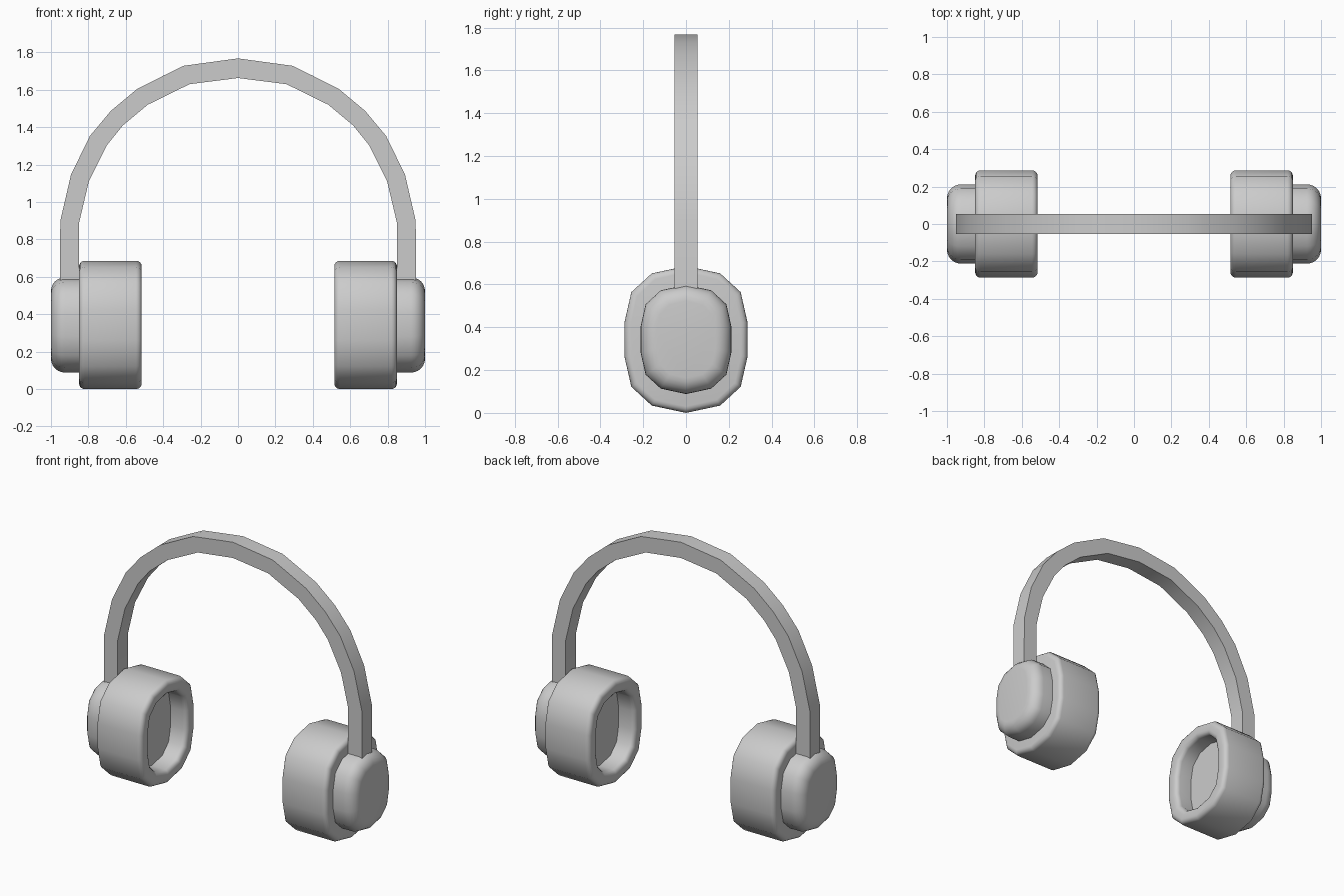
import bpy, bmesh, math

cube = bpy.data.objects.get("Cube")
if cube:
    bpy.data.objects.remove(cube, do_unlink=True)

grey = bpy.data.materials.new("light_grey")
grey.use_nodes = True
grey.diffuse_color = (0.6, 0.6, 0.6, 1)
grey.node_tree.nodes["Principled BSDF"].inputs["Base Color"].default_value = (0.6, 0.6, 0.6, 1)

CENTRE_Z = 0.343

# Unit oval with 14 sides, built from one quarter
quarter = [(0, 1), (0.557, 0.9), (0.89, 0.645), (1, 0.24)]
half = quarter + [(y, -z) for y, z in reversed(quarter)]
OVAL = half + [(-y, z) for y, z in reversed(half[1:-1])]


def finish(name, bm, angle):
    bmesh.ops.recalc_face_normals(bm, faces=bm.faces)
    mesh = bpy.data.meshes.new(name)
    bm.to_mesh(mesh)
    bm.free()
    mesh.materials.append(grey)
    obj = bpy.data.objects.new(name, mesh)
    bpy.context.collection.objects.link(obj)
    bpy.ops.object.select_all(action='DESELECT')
    obj.select_set(True)
    bpy.context.view_layer.objects.active = obj
    bpy.ops.object.shade_smooth_by_angle(angle=math.radians(angle))


def arc(x, inset, radius, start, end, steps=4):
    """Rounded corner of a shell section as (x, inset) pairs."""
    angles = [math.radians(start + (end - start) * i / steps) for i in range(steps + 1)]
    return [(x + radius * math.cos(a), inset - radius * math.sin(a)) for a in angles]


def oval_shell(name, side, half_y, half_z, section):
    """Loft ovals along x; the section holds x and inset from the rim."""
    bm = bmesh.new()
    rings = [[bm.verts.new((side * x, y * (half_y - d), CENTRE_Z + z * (half_z - d)))
              for y, z in OVAL] for x, d in section]
    count = len(OVAL)
    for a, b in zip(rings, rings[1:]):
        for i in range(count):
            j = (i + 1) % count
            bm.faces.new((a[i], a[j], b[j], b[i]))
    bm.faces.new(rings[0])
    bm.faces.new(rings[-1])
    finish(name, bm, 50)


# Cushion: outer back corner, outer lip, inner lip, then the recess floor
cushion = (arc(0.82, 0.03, 0.03, 0, 90) + arc(0.545, 0.03, 0.03, 90, 180)
           + arc(0.545, 0.06, 0.03, 180, 270) + [(0.635, 0.09)])
# Cap: straight wall and a broad round outer edge
cap = [(0.83, 0)] + arc(0.925, 0.075, 0.075, 90, 0, 6)

for label, side in (("left", 1), ("right", -1)):
    oval_shell(label + "_ear_cushion", side, 0.287, 0.343, cushion)
    oval_shell(label + "_ear_cap", side, 0.212, 0.255, cap)

# Headband: outer and inner outline of one half, then mirrored
outer = [(0.953, 0.52), (0.95, 0.9), (0.893, 1.146), (0.792, 1.353), (0.68, 1.487),
         (0.54, 1.604), (0.4, 1.675), (0.293, 1.728), (0, 1.768)]
inner = [(0.85, 0.52), (0.85, 0.888), (0.797, 1.112), (0.7, 1.305), (0.615, 1.41),
         (0.483, 1.52), (0.36, 1.58), (0.26, 1.63), (0, 1.663)]


def whole(points):
    return points + [(-x, z) for x, z in reversed(points[:-1])]


bm = bmesh.new()
frames = []
for (ox, oz), (ix, iz) in zip(whole(outer), whole(inner)):
    frames.append([bm.verts.new(p) for p in (
        (ox, -0.053, oz), (ox, 0.053, oz), (ix, 0.053, iz), (ix, -0.053, iz))])
for a, b in zip(frames, frames[1:]):
    for i in range(4):
        j = (i + 1) % 4
        bm.faces.new((a[i], a[j], b[j], b[i]))
bm.faces.new(frames[0])
bm.faces.new(frames[-1])
finish("headband", bm, 40)
